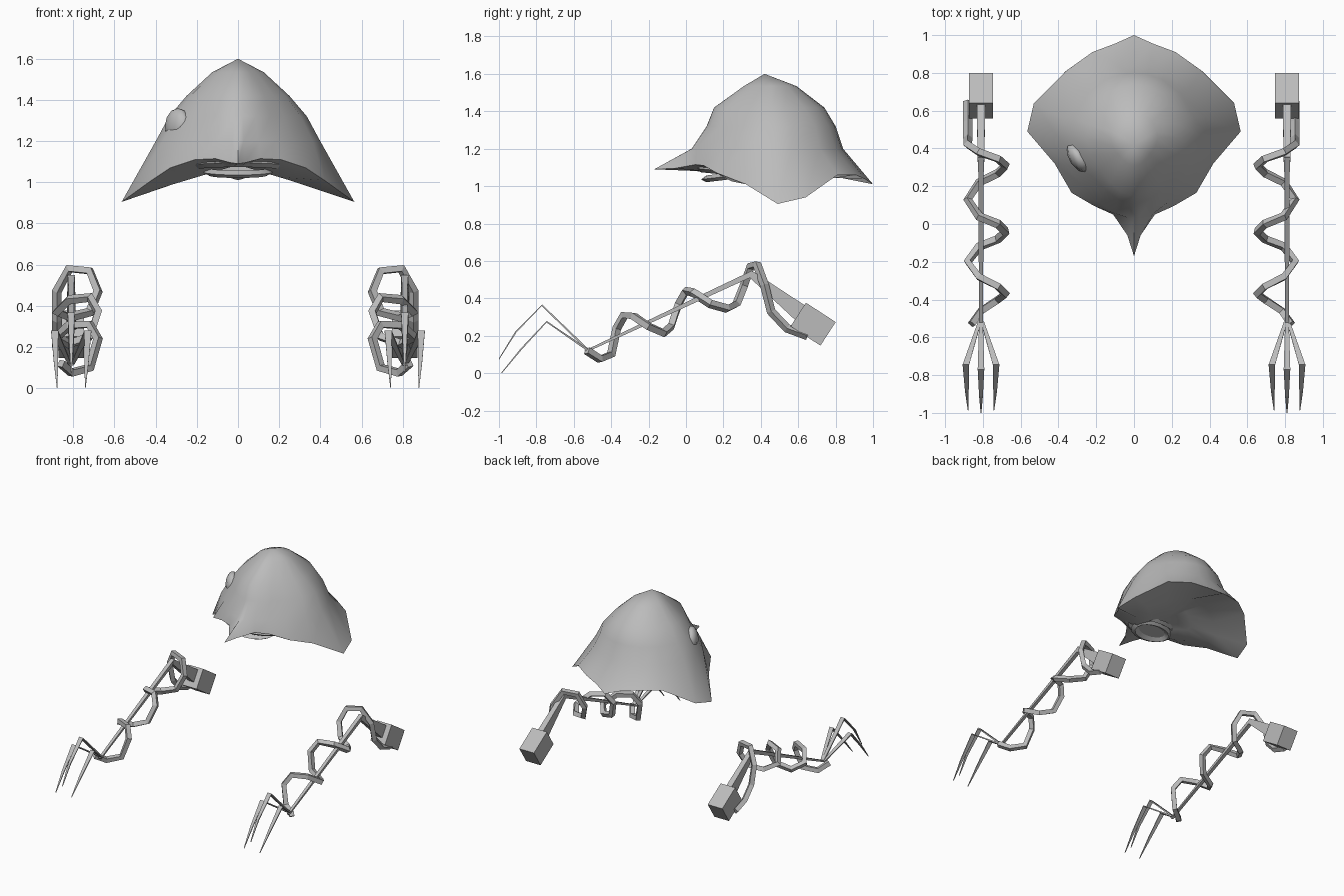
import bpy, bmesh, math
from mathutils import Vector, Matrix

if "Cube" in bpy.data.objects:
    bpy.data.objects.remove(bpy.data.objects["Cube"])

grey = bpy.data.materials.new("plain grey")
grey.diffuse_color = (0.5, 0.5, 0.5, 1)
grey.use_nodes = True
grey.node_tree.nodes["Principled BSDF"].inputs["Base Color"].default_value = grey.diffuse_color


def add(name, bm, smooth=None):
    bmesh.ops.recalc_face_normals(bm, faces=bm.faces[:])
    me = bpy.data.meshes.new(name)
    bm.to_mesh(me)
    bm.free()
    me.materials.append(grey)
    ob = bpy.data.objects.new(name, me)
    bpy.context.collection.objects.link(ob)
    if smooth:
        bpy.ops.object.select_all(action='DESELECT')
        ob.select_set(True)
        bpy.context.view_layer.objects.active = ob
        bpy.ops.object.shade_smooth_by_angle(angle=math.radians(smooth))
    return ob


def loft(bm, rings, cap=True):
    """Skin closed rings of points into one surface."""
    vs = [[bm.verts.new(p) for p in r] for r in rings]
    n = len(vs[0])
    for a, b in zip(vs, vs[1:]):
        for i in range(n):
            j = (i + 1) % n
            bm.faces.new((a[i], a[j], b[j], b[i]))
    if cap:
        bm.faces.new(vs[0])
        bm.faces.new(vs[-1])
    return vs


def fan(bm, ring, point):
    """Close a ring to a single point."""
    v = bm.verts.new(point)
    for i in range(len(ring)):
        bm.faces.new((ring[i], ring[(i + 1) % len(ring)], v))


def beam(bm, sections):
    """Tapered rectangular bar bent in the yz plane: (x, y, z, width, thickness)."""
    rings = []
    for i, (x, y, z, w, t) in enumerate(sections):
        a, b = sections[max(i - 1, 0)], sections[min(i + 1, len(sections) - 1)]
        d = Vector((0, b[1] - a[1], b[2] - a[2])).normalized()
        n = Vector((0, -d.z, d.y)) * t / 2
        c, s = Vector((x, y, z)), Vector((w / 2, 0, 0))
        rings.append([c - s - n, c + s - n, c + s + n, c - s + n])
    loft(bm, rings)


# Hood: flared rim lofted up to a pointed crown and closed by a shallow underside
half = [(0, -.17, 1.09), (.035, -.06, 1.095), (.11, .05, 1.115), (.21, .095, 1.11),
        (.33, .165, 1.07), (.42, .32, 1.01), (.565, .49, .905), (.53, .64, .94),
        (.36, .81, 1.06), (.22, .91, 1.06), (.10, .955, 1.04), (0, 1.0, 1.01)]
rim = half + [(-x, y, z) for x, y, z in half[-2:0:-1]]


def oval(cy, rx, ry, z):
    pts = []
    for x, y, _ in rim:
        dx, dy = x, y - .46
        t = 1 / math.hypot(dx / rx, dy / ry)
        if dy < 0:  # flatter cheeks either side of the front ridge
            t *= 1 - .12 * math.sin(2 * math.atan2(dy, dx)) ** 2
        pts.append((dx * t, cy + dy * t, z))
    return pts


def under(k):
    """Underside ring: rim pulled inwards, drooping towards the side corners."""
    return [(x * k, .36 + (y - .36) * k, 1.085 - .3 * abs(x) * k) for x, y, _ in rim]


bm = bmesh.new()
rings = loft(bm, [under(.3), under(.6), rim, oval(.435, .4, .405, 1.2),
                  oval(.455, .335, .345, 1.32), oval(.445, .25, .295, 1.42),
                  oval(.45, .125, .14, 1.535)], cap=False)
fan(bm, rings[-1], (0, .42, 1.6))
fan(bm, rings[0], (0, .36, 1.085))
add("hood", bm, 60)

# Mouth: two flattened lip rings with a closing plate
for name, z, rx, ry, tilt in (("upper_lip", 1.08, .2, .12, -.1), ("lower_lip", 1.05, .14, .09, .12)):
    bm = bmesh.new()
    prof = [(.03, 0), (0, .018), (-.03, 0), (0, -.018)]
    n = 16
    loft(bm, [[((rx + a) * math.cos(t), .2 + (ry + a) * math.sin(t),
                z + b + tilt * (ry + a) * math.sin(t))
               for t in (2 * math.pi * i / n for i in range(n))]
              for a, b in prof + prof[:1]], cap=False)
    bmesh.ops.remove_doubles(bm, verts=bm.verts[:], dist=.0005)
    add(name, bm, 60)
bm = bmesh.new()
bmesh.ops.create_circle(bm, cap_ends=True, segments=12, radius=1,
                        matrix=Matrix.Translation((0, .2, 1.05)) @ Matrix.Rotation(.12, 4, 'X')
                        @ Matrix.Diagonal((.13, .08, 1, 1)))
add("mouth_plate", bm)

# Single bulging eye on the left of the hood
bm = bmesh.new()
bmesh.ops.create_uvsphere(bm, u_segments=10, v_segments=6, radius=1,
                          matrix=Matrix.Translation((-.292, .35, 1.27))
                          @ Matrix.Rotation(math.radians(-56), 4, 'Z')
                          @ Matrix.Diagonal((.09, .05, .09, 1)))
add("eye", bm, 60)

# Arms: both sides share the same pieces, mirrored
coil = [(.88, .65, .2), (.88, .54, .24), (.88, .455, .33),
        (.88, .42, .47), (.82, .38, .58), (.72, .345, .57), (.68, .31, .47),
        (.72, .27, .37), (.82, .22, .345), (.88, .13, .37), (.82, .04, .43),
        (.72, 0, .44), (.68, -.04, .37), (.72, -.08, .25), (.82, -.12, .215),
        (.88, -.2, .25), (.82, -.28, .305), (.72, -.33, .31), (.68, -.37, .24),
        (.72, -.4, .1), (.81, -.46, .075), (.86, -.53, .12)]

for side, s, shift in (("left", -1, 0), ("right", 1, -.027)):
    cx = s * .81
    # shoulder block
    bm = bmesh.new()
    bmesh.ops.create_cube(bm, size=1, matrix=Matrix.Translation((cx, .68, .262))
                          @ Matrix.Rotation(math.radians(-33), 4, 'X')
                          @ Matrix.Diagonal((.125, .19, .15, 1)))
    add(side + "_shoulder_block", bm)
    # upper arm and forearm rods
    bm = bmesh.new()
    beam(bm, [(cx, .64, .30, .045, .10), (cx, .34, .535, .035, .035)])
    beam(bm, [(cx, .36, .535, .03, .03), (cx, -.54, .115, .02, .012)])
    add(side + "_arm_rods", bm)
    # three claws
    bm = bmesh.new()
    beam(bm, [(cx, -.52, .12, .02, .012), (cx, -.77, .363, .035, .008),
              (cx, -.91, .22, .02, .008), (cx, -1.0, .075, .004, .004)])
    for k in (-1, 1):
        beam(bm, [(cx + k * .008, -.52, .12, .016, .012), (cx + k * .08, -.745, .275, .035, .008),
                  (cx + k * .075, -.88, .13, .02, .008), (cx + k * .068, -.985, .002, .004, .004)])
    add(side + "_claws", bm)
    # square tube coiling round the arm
    cu = bpy.data.curves.new(side + "_coil", 'CURVE')
    cu.dimensions = '3D'
    cu.bevel_depth = .024
    cu.bevel_resolution = 0
    cu.use_fill_caps = True
    sp = cu.splines.new('POLY')
    sp.points.add(len(coil) - 1)
    for p, (x, y, z) in zip(sp.points, coil):
        p.co = (s * (x + shift), y, z, 1)
    cu.materials.append(grey)
    sp.use_smooth = False
    bpy.context.collection.objects.link(bpy.data.objects.new(side + "_coil", cu))
